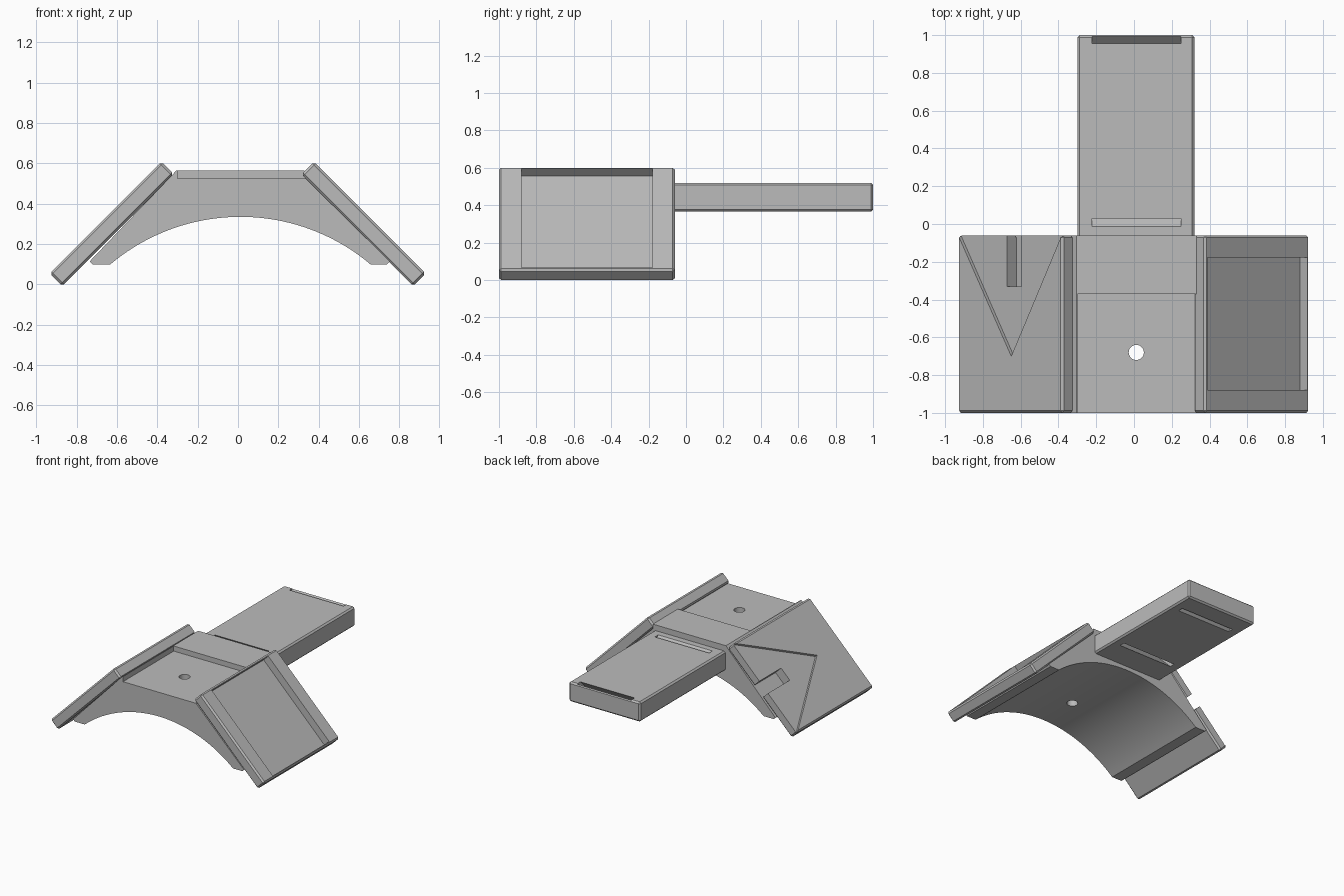
import bpy, bmesh, math
from mathutils import Matrix, Vector

cube = bpy.data.objects.get("Cube")
if cube:
    bpy.data.objects.remove(cube, do_unlink=True)

grey = bpy.data.materials.new("plain grey")
grey.use_nodes = True
tone = (0.5, 0.5, 0.5, 1)
grey.diffuse_color = tone
grey.node_tree.nodes["Principled BSDF"].inputs["Base Color"].default_value = tone

# Orientation frames for side profiles
XZ = Matrix.Rotation(math.pi / 2, 4, 'X')                             # extrudes toward -y
YZ = Matrix(((0, 0, 1, 0), (1, 0, 0, 0), (0, 1, 0, 0), (0, 0, 0, 1)))  # extrudes toward +x


def prism(name, points, low, high, frame=Matrix(), chamfer=0):
    """Extrude a flat outline from low to high along the frame's z axis."""
    bm = bmesh.new()
    face = bm.faces.new([bm.verts.new((a, b, low)) for a, b in points])
    out = bmesh.ops.extrude_face_region(bm, geom=[face])
    moved = [v for v in out["geom"] if isinstance(v, bmesh.types.BMVert)]
    bmesh.ops.translate(bm, verts=moved, vec=(0, 0, high - low))
    bmesh.ops.recalc_face_normals(bm, faces=bm.faces[:])
    if chamfer:
        bmesh.ops.bevel(bm, geom=bm.edges[:], offset=chamfer, segments=1, affect='EDGES')
    bm.transform(frame)
    bmesh.ops.recalc_face_normals(bm, faces=bm.faces[:])
    mesh = bpy.data.meshes.new(name)
    bm.to_mesh(mesh)
    bm.free()
    mesh.materials.append(grey)
    ob = bpy.data.objects.new(name, mesh)
    bpy.context.collection.objects.link(ob)
    return ob


def rect(x0, x1, y0, y1):
    return [(x0, y0), (x1, y0), (x1, y1), (x0, y1)]


def cut(ob, cutter):
    """Subtract the cutter, then discard it."""
    mod = ob.modifiers.new("cut", 'BOOLEAN')
    mod.operation, mod.solver, mod.object = 'DIFFERENCE', 'EXACT', cutter
    bpy.context.view_layer.objects.active = ob
    bpy.ops.object.modifier_apply(modifier=mod.name)
    bpy.data.objects.remove(cutter, do_unlink=True)


def circle(cx, cy, r, n=40):
    return [(cx + r * math.cos(math.tau * i / n), cy + r * math.sin(math.tau * i / n))
            for i in range(n)]


# Arched saddle body
mid, radius, crown = 0.012, 1.0, 0.335
half = math.asin(0.645 / radius)
steps = 40
arch = []
for i in range(steps + 1):
    a = half - 2 * half * i / steps
    arch.append((mid + radius * math.sin(a), crown - radius + radius * math.cos(a)))
foot = arch[0][1]
outline = [(-0.735, foot + 0.015), (-0.305, 0.565), (0.33, 0.565), (0.33, 0.53),
           (0.752, foot + 0.015), (0.737, foot)] + arch + [(-0.72, foot)]
body = prism("saddle_body", outline, 0.06, 1.0, XZ)
cut(body, prism("pocket", rect(-0.30, 0.6, -1.2, -0.37), 0.525, 0.8))
cut(body, prism("bore", circle(mid, -0.68, 0.04), 0.1, 0.9))

# Rear tongue with two slanted strap slots
tongue = prism("rear_tongue", rect(-0.30, 0.32, -0.1, 1.0), 0.365, 0.52, chamfer=0.012)
for y, lean in ((0.955, 1), (-0.012, -1)):
    slot = [(y + lean * (z - 0.52) + w, z) for z, w in
            ((0.3, 0), (0.3, 0.042), (0.6, 0.042), (0.6, 0))]
    cut(tongue, prism("slot", slot, -0.222, 0.25, YZ))

# Sloping side panels
length, thick, deep = 0.783, 0.088, 0.94


def panel(name, x, angle):
    frame = Matrix.Translation((x, -0.53, 0.30)) @ Matrix.Rotation(angle, 4, 'Y')
    ob = prism(name, rect(-length / 2, length / 2, -deep / 2, deep / 2),
               -thick / 2, thick / 2, frame, 0.012)
    return ob, frame


# Left panel: wide tray recess
left, frame = panel("left_panel", 0.622, math.pi / 4)
tray = length / 2 - 0.017
cut(left, prism("tray", rect(-tray, tray, -0.35, 0.352), thick / 2 - 0.057, 0.1, frame))

# Right panel: shallow triangular recess and a notch through the back edge
right, frame = panel("right_panel", -0.626, -math.pi / 4)
cut(right, prism("triangle", [(0.01, -0.17), (0.405, 0.5), (-0.405, 0.5)],
                 thick / 2 - 0.02, 0.1, frame))
cut(right, prism("notch", rect(-0.04, 0.066, 0.2, 0.6), -0.1, 0.15, frame))

# Smooth arch and bore, crisp edges elsewhere
bpy.ops.object.select_all(action='DESELECT')
for ob in (body, tongue, left, right):
    ob.select_set(True)
bpy.context.view_layer.objects.active = body
bpy.ops.object.shade_smooth_by_angle(angle=math.radians(25))
